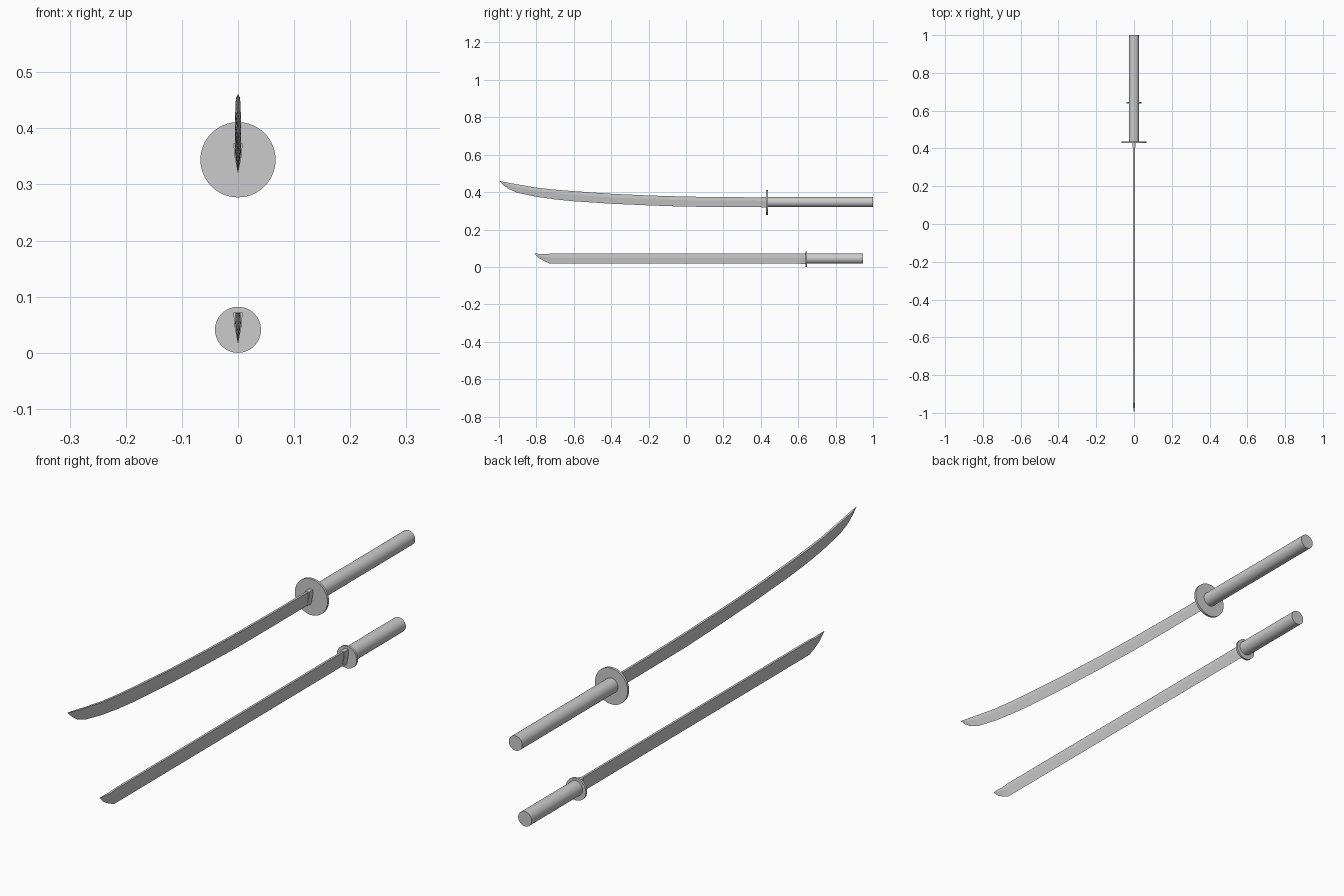
import bpy, bmesh
from math import radians

if "Cube" in bpy.data.objects:
    bpy.data.objects.remove(bpy.data.objects["Cube"])


def cylinder(name, radius, y0, y1, z, sides=48):
    bpy.ops.mesh.primitive_cylinder_add(
        vertices=sides, radius=radius, depth=y1 - y0,
        location=(0, (y0 + y1) / 2, z), rotation=(radians(90), 0, 0))
    ob = bpy.context.object
    ob.name = name
    bpy.ops.object.shade_smooth_by_angle(angle=radians(35))
    return ob


def wedge(name, stations, spine, ridge):
    """Loft a five-sided blade section through (y, edge z, spine z, width factor)."""
    bm = bmesh.new()
    rings = []
    for y, lo, hi, k in stations:
        mid = hi - (hi - lo) * 0.36
        section = [(spine * k, hi), (ridge * k, mid), (0, lo),
                   (-ridge * k, mid), (-spine * k, hi)]
        rings.append([bm.verts.new((x, y, z)) for x, z in section])
    for a, b in zip(rings, rings[1:]):
        for i in range(5):
            j = (i + 1) % 5
            bm.faces.new((a[i], a[j], b[j], b[i]))
    bm.faces.new(rings[0])
    bm.faces.new(rings[-1][::-1])
    bmesh.ops.remove_doubles(bm, verts=bm.verts, dist=0.00005)
    bmesh.ops.recalc_face_normals(bm, faces=bm.faces)
    me = bpy.data.meshes.new(name)
    bm.to_mesh(me)
    bm.free()
    ob = bpy.data.objects.new(name, me)
    bpy.context.collection.objects.link(ob)
    return ob


# Long curved sword
cylinder("long_handle", 0.0275, 0.432, 1.0, 0.347)
cylinder("long_guard", 0.067, 0.429, 0.438, 0.344, 64)
wedge("long_collar", [(0.435, 0.319, 0.373, 1), (0.405, 0.319, 0.373, 1)], 0.008, 0.007)
wedge("long_blade", [
    (0.432, 0.321, 0.372, 1), (0.2, 0.321, 0.373, 1), (0.0, 0.322, 0.376, 1),
    (-0.2, 0.329, 0.382, 1), (-0.4, 0.338, 0.391, 1), (-0.6, 0.351, 0.405, 1),
    (-0.7, 0.361, 0.413, 1), (-0.8, 0.375, 0.424, 1), (-0.9, 0.396, 0.441, 1),
    (-0.945, 0.415, 0.449, 0.95), (-0.975, 0.436, 0.455, 0.8),
    (-1.0, 0.4605, 0.461, 0.02)], 0.0042, 0.005)

# Short straight sword
cylinder("short_handle", 0.0275, 0.64, 0.945, 0.045)
cylinder("short_guard", 0.041, 0.638, 0.646, 0.042 - 0.001, 64)
wedge("short_collar", [(0.642, 0.015, 0.072, 1), (0.612, 0.015, 0.072, 1)], 0.008, 0.007)
wedge("short_blade", [
    (0.64, 0.017, 0.071, 1), (-0.725, 0.017, 0.071, 1), (-0.755, 0.029, 0.068, 1),
    (-0.785, 0.046, 0.070, 0.8), (-0.812, 0.0715, 0.072, 0.02)], 0.0042, 0.005)
